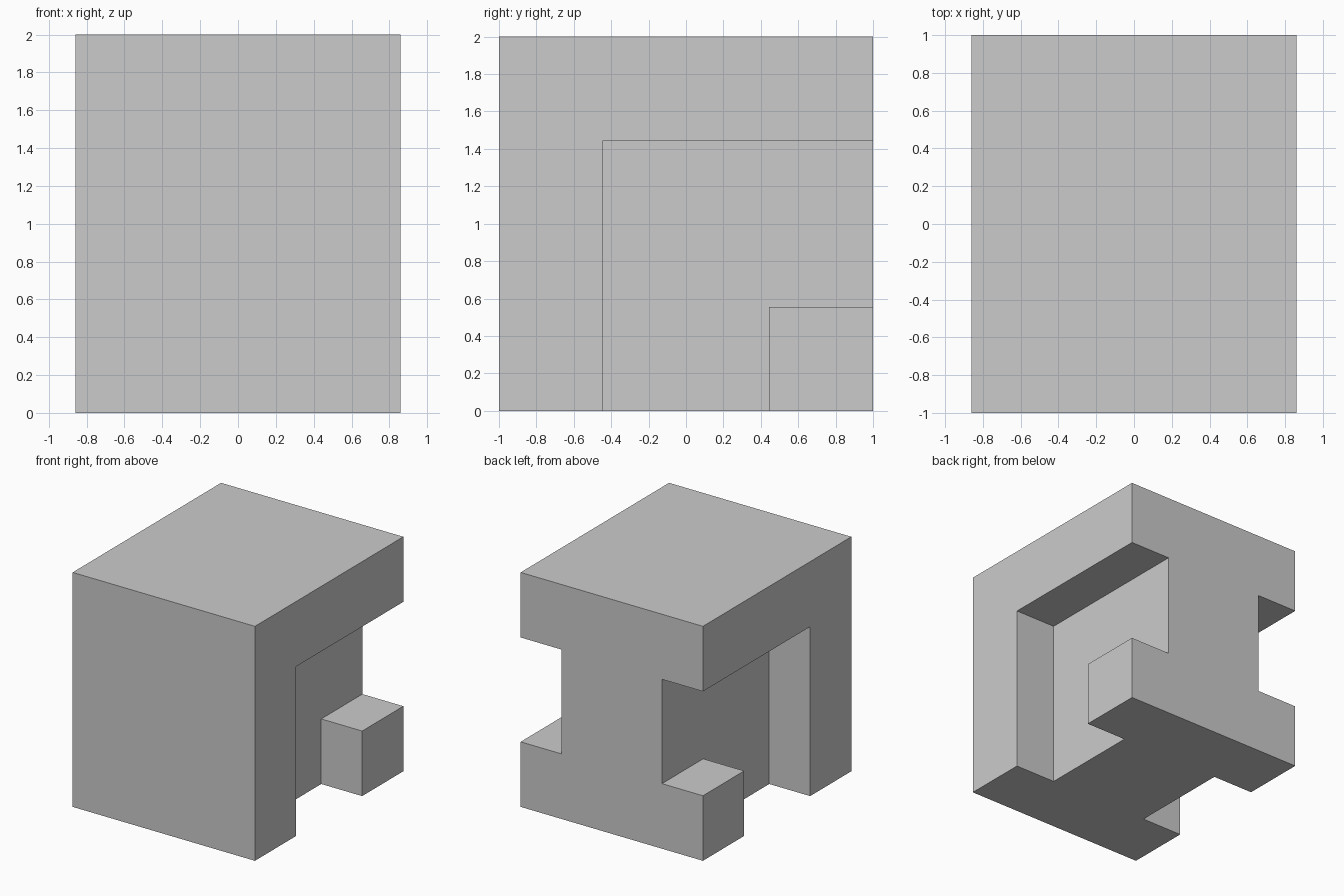
import bpy, bmesh

if "Cube" in bpy.data.objects:
    bpy.data.objects.remove(bpy.data.objects["Cube"])

HALF_X, DEPTH = 0.86, 0.386
A, B = -0.445, 0.445          # recess limits along y
LOW, HIGH = 0.555, 1.445      # recess limits along z


def prism(name, profile, x0, x1):
    """Extrude a (y, z) profile along x."""
    bm = bmesh.new()
    face = bm.faces.new([bm.verts.new((x0, y, z)) for y, z in profile])
    ext = bmesh.ops.extrude_face_region(bm, geom=[face])
    moved = [v for v in ext["geom"] if isinstance(v, bmesh.types.BMVert)]
    bmesh.ops.translate(bm, verts=moved, vec=(x1 - x0, 0, 0))
    bmesh.ops.recalc_face_normals(bm, faces=bm.faces)
    mesh = bpy.data.meshes.new(name)
    bm.to_mesh(mesh)
    bm.free()
    obj = bpy.data.objects.new(name, mesh)
    bpy.context.collection.objects.link(obj)
    return obj


# Solid block
body = prism("notched_block", [(-1, 0), (1, 0), (1, 2), (-1, 2)], -HALF_X, HALF_X)

# L-shaped recess in each side, leaving a small block at the lower back corner
recess = [(A, -0.2), (B, -0.2), (B, LOW), (1.2, LOW), (1.2, HIGH), (A, HIGH)]
for label, side in (("left", -1), ("right", 1)):
    cutter = prism(label + "_recess_cutter", recess,
                   side * (HALF_X - DEPTH), side * (HALF_X + 0.2))
    cutter.hide_render = True
    mod = body.modifiers.new(label + "_recess", 'BOOLEAN')
    mod.operation = 'DIFFERENCE'
    mod.solver = 'EXACT'
    mod.object = cutter
    bpy.context.view_layer.objects.active = body
    bpy.ops.object.modifier_apply(modifier=mod.name)
    bpy.data.objects.remove(cutter)
